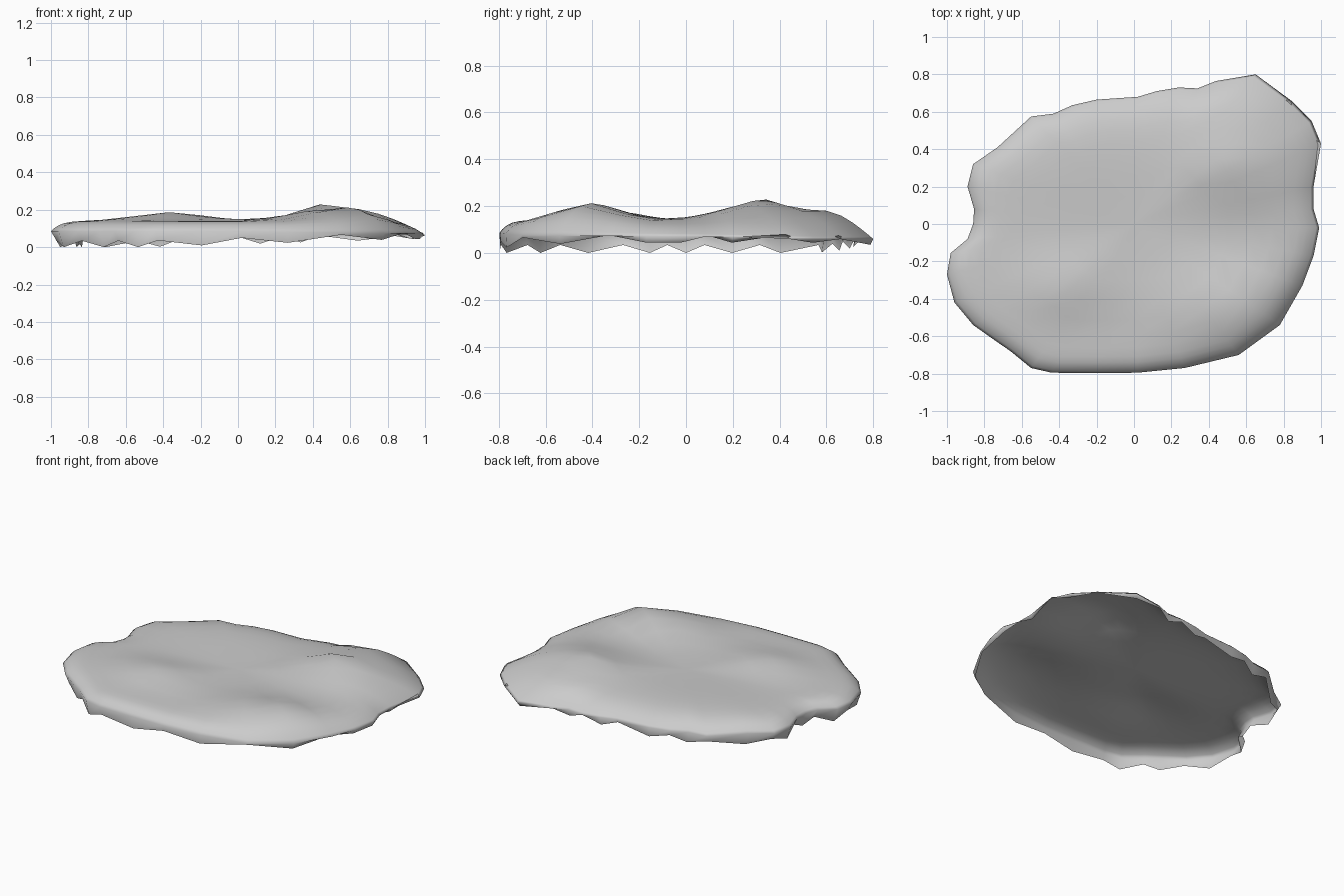
import bpy
import bmesh
from math import exp, atan2, cos, pi, hypot
from mathutils import Vector

# Remove the default cube only
default_cube = bpy.data.objects.get("Cube")
if default_cube:
    bpy.data.objects.remove(default_cube, do_unlink=True)

# Outline of the slab, counter-clockwise from the +x tip
OUTLINE = [
    (.99, -.02), (.96, .08), (.96, .2), (1, .43), (.95, .55), (.84, .66),
    (.65, .8), (.44, .765), (.34, .725), (.24, .73), (.12, .71), (.02, .68),
    (-.2, .665), (-.33, .635), (-.43, .59), (-.55, .575), (-.73, .41),
    (-.86, .32), (-.89, .2), (-.855, .08), (-.86, 0), (-.89, -.08),
    (-.98, -.155), (-1, -.27), (-.96, -.42), (-.86, -.54), (-.74, -.625),
    (-.66, -.68), (-.55, -.77), (-.44, -.795), (-.2, -.797), (.02, -.795),
    (.27, -.77), (.56, -.7), (.78, -.54), (.9, -.33), (.96, -.17),
]

# Gentle mounds on the top: centre x, centre y, height, width x, width y
MOUNDS = [
    (.55, -.42, .075, .32, .18),
    (-.36, -.33, .045, .26, .17),
    (.55, .32, .075, .3, .24),
    (.45, .33, .025, .07, .07),
    (.5, .66, .045, .3, .16),
    (-.35, .35, .015, .4, .3),
]

RING_SCALES = [.985, .96, .93, .89, .83, .75, .65, .52, .38, .22]


def top_height(x, y):
    height = .14
    for cx, cy, rise, wx, wy in MOUNDS:
        height += rise * exp(-((x - cx) / wx) ** 2 - ((y - cy) / wy) ** 2)
    return height


def rim_height(x, y):
    # The rim sits lowest toward the +x and +y tips
    return .085 - .015 * max(x, 0) - .02 * max(y, 0)


def hem_height(x, y, index):
    # The ragged lower hem rises toward +x and zigzags between points
    height = .04 + .03 * max(x, -.5)
    return max(0, height + (.014 if index % 2 else -.02))


def edge_sharpness(x, y):
    # Steep wall at the front left, soft slope at the back right
    return 15 + 8 * cos(atan2(y, x) + .65 * pi)


def add_ring(bm, points):
    return [bm.verts.new(p) for p in points]


def bridge(bm, outer, inner):
    count = len(outer)
    for i in range(count):
        j = (i + 1) % count
        bm.faces.new((outer[i], outer[j], inner[j], inner[i]))


# Open shell: ragged hem, widest rim, then rings climbing to the middle
bm = bmesh.new()
hem = []
for i, (x, y) in enumerate(OUTLINE):
    tuck = .97 if x < 0 else .985
    hem.append((x * tuck, y * (.985 if y > 0 else .995), hem_height(x, y, i)))
lowest = min(p[2] for p in hem)
hem = [(x, y, z - lowest) for x, y, z in hem]
previous = add_ring(bm, hem)

rim = add_ring(bm, [(x, y, rim_height(x, y)) for x, y in OUTLINE])
bridge(bm, previous, rim)
previous = rim

for scale in RING_SCALES:
    points = []
    for x, y in OUTLINE:
        sx, sy = x * scale, y * scale
        blend = 1 - scale ** edge_sharpness(x, y)
        low = rim_height(x, y)
        points.append((sx, sy, low + (top_height(sx, sy) - low) * blend))
    ring = add_ring(bm, points)
    bridge(bm, previous, ring)
    previous = ring

centre = bm.verts.new((0, 0, top_height(0, 0)))
for i, vert in enumerate(previous):
    bm.faces.new((vert, previous[(i + 1) % len(previous)], centre))

for face in bm.faces:
    face.smooth = True

mesh = bpy.data.meshes.new("rock_slab")
bm.to_mesh(mesh)
bm.free()
slab = bpy.data.objects.new("rock_slab", mesh)
bpy.context.collection.objects.link(slab)

# Plain grey stone
stone = bpy.data.materials.new("grey_stone")
stone.use_nodes = True
colour = (.6, .6, .6, 1)
stone.diffuse_color = colour
shader = stone.node_tree.nodes["Principled BSDF"]
shader.inputs["Base Color"].default_value = colour
shader.inputs["Roughness"].default_value = .8
mesh.materials.append(stone)
